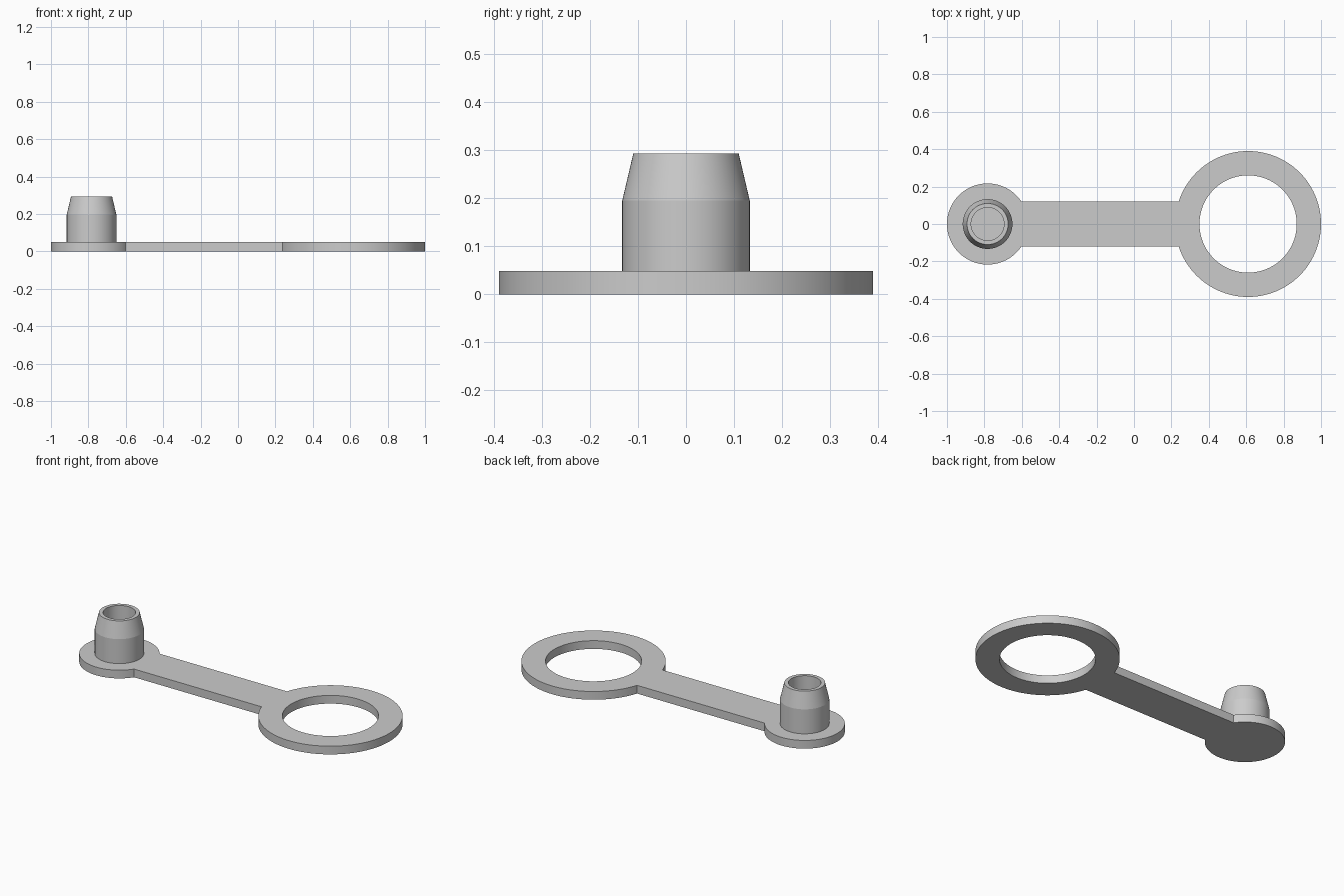
import bpy, bmesh
from math import sin, cos, asin, pi, radians

cube = bpy.data.objects.get("Cube")
if cube:
    bpy.data.objects.remove(cube, do_unlink=True)

THICK = 0.049       # plate thickness
STRAP = 0.12        # half width of the strap
DISC_X, DISC_R = -0.783, 0.217
RING_X, RING_R, HOLE_R = 0.61, 0.39, 0.26

grey = bpy.data.materials.new("grey plastic")
grey.use_nodes = True
colour = (0.6, 0.6, 0.6, 1)
grey.diffuse_color = colour
grey.node_tree.nodes["Principled BSDF"].inputs["Base Color"].default_value = colour


def arc(cx, r, start, end, steps):
    """Points along an arc, both ends included."""
    angles = [start + (end - start) * i / steps for i in range(steps + 1)]
    return [(cx + r * cos(a), r * sin(a)) for a in angles]


def add_loop(bm, points):
    verts = [bm.verts.new((x, y, 0)) for x, y in points]
    return [bm.edges.new((v, verts[(i + 1) % len(verts)])) for i, v in enumerate(verts)]


def finish(bm, name):
    bmesh.ops.recalc_face_normals(bm, faces=bm.faces)
    mesh = bpy.data.meshes.new(name)
    bm.to_mesh(mesh)
    bm.free()
    mesh.materials.append(grey)
    obj = bpy.data.objects.new(name, mesh)
    bpy.context.collection.objects.link(obj)
    bpy.ops.object.select_all(action='DESELECT')
    obj.select_set(True)
    bpy.context.view_layer.objects.active = obj
    bpy.ops.object.shade_smooth_by_angle(angle=radians(12))
    return obj


# Flat plate: disc, strap and ring share one outline, with the ring's hole
bm = bmesh.new()
a, b = asin(STRAP / DISC_R), asin(STRAP / RING_R)
outline = arc(DISC_X, DISC_R, a, 2 * pi - a, 72) + arc(RING_X, RING_R, b - pi, pi - b, 96)
edges = add_loop(bm, outline)
edges += add_loop(bm, arc(RING_X, HOLE_R, 0, 2 * pi, 96)[:-1])
bmesh.ops.triangle_fill(bm, use_beauty=True, edges=edges, normal=(0, 0, 1))
top = bmesh.ops.extrude_face_region(bm, geom=bm.faces[:], use_keep_orig=True)
bmesh.ops.translate(bm, vec=(0, 0, THICK),
                    verts=[g for g in top["geom"] if isinstance(g, bmesh.types.BMVert)])
finish(bm, "strap_plate")

# Hollow tapered plug, turned from a profile of (radius, height)
profile = [(0.133, THICK), (0.133, 0.195), (0.11, 0.293), (0.088, 0.293), (0.088, THICK)]
bm = bmesh.new()
verts = [bm.verts.new((DISC_X + r, 0, z)) for r, z in profile]
wall = [bm.edges.new(pair) for pair in zip(verts, verts[1:])]
bmesh.ops.spin(bm, geom=verts + wall, cent=(DISC_X, 0, 0), axis=(0, 0, 1),
               angle=2 * pi, steps=64, use_merge=True)
bmesh.ops.remove_doubles(bm, verts=bm.verts, dist=0.0005)
finish(bm, "hollow_plug")
